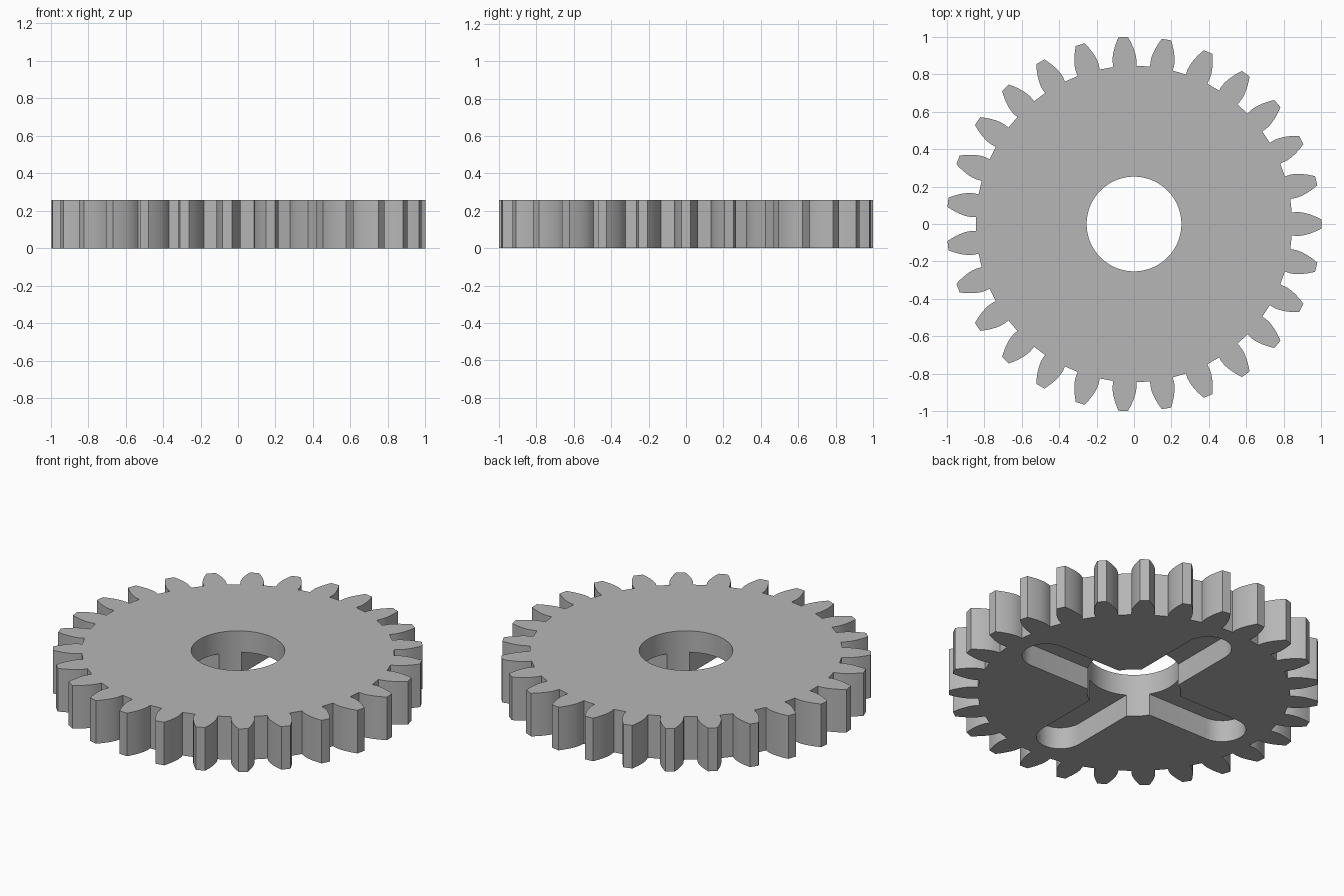
import bpy
import bmesh
from math import pi, cos, sin, tan, acos, sqrt, radians

TEETH = 27
HEIGHT = 0.257
TIP_R = 1.0
MODULE = 2 * TIP_R / (TEETH + 2)
PITCH_R = MODULE * TEETH / 2
ROOT_R = PITCH_R - 1.25 * MODULE
BASE_R = PITCH_R * cos(radians(20))
BORE_R = 0.253
SLOT_HALF = 0.13
SLOT_REACH = 0.62
SLOT_DEPTH = 0.13

cube = bpy.data.objects.get("Cube")
if cube:
    bpy.data.objects.remove(cube, do_unlink=True)

grey = bpy.data.materials.new("plain_grey")
grey.use_nodes = True
colour = (0.47, 0.47, 0.47, 1)
grey.diffuse_color = colour
grey.node_tree.nodes["Principled BSDF"].inputs["Base Color"].default_value = colour


def prism(name, outline, z0, z1):
    """Extrude a closed outline from z0 to z1."""
    bm = bmesh.new()
    face = bm.faces.new([bm.verts.new((x, y, z0)) for x, y in outline])
    ext = bmesh.ops.extrude_face_region(bm, geom=[face], use_keep_orig=True)
    top = [v for v in ext["geom"] if isinstance(v, bmesh.types.BMVert)]
    bmesh.ops.translate(bm, verts=top, vec=(0, 0, z1 - z0))
    bmesh.ops.recalc_face_normals(bm, faces=bm.faces)
    mesh = bpy.data.meshes.new(name)
    bm.to_mesh(mesh)
    bm.free()
    mesh.materials.append(grey)
    obj = bpy.data.objects.new(name, mesh)
    bpy.context.collection.objects.link(obj)
    return obj


def inv(angle):
    return tan(angle) - angle


def half_angle(r):
    """Half the angular thickness of an involute tooth at radius r."""
    flank = inv(acos(min(1, BASE_R / r)))
    return pi / (2 * TEETH) + inv(radians(20)) - flank


def polar(r, a):
    return (r * cos(a), r * sin(a))


def gear_outline():
    steps = 6
    radii = [BASE_R + (TIP_R - BASE_R) * i / steps for i in range(steps + 1)]
    flank = [(ROOT_R, half_angle(BASE_R))] + [(r, half_angle(r)) for r in radii]
    points = []
    for t in range(TEETH):
        mid = 2 * pi * t / TEETH
        points += [polar(r, mid - a) for r, a in flank]
        points += [polar(r, mid + a) for r, a in reversed(flank)]
    return points


def slot_outline(along_y):
    """Long hole with round ends, through the centre."""
    n = 16
    points = []
    for side in (0, 1):
        for i in range(n + 1):
            a = -pi / 2 + pi * side + pi * i / n
            x = SLOT_REACH * (1 - 2 * side) + SLOT_HALF * cos(a)
            points.append((x, SLOT_HALF * sin(a)))
    return [(-y, x) for x, y in points] if along_y else points


# Toothed body
gear = prism("gear", gear_outline(), 0, HEIGHT)

# Round bore and the crossed slots in the underside
circle = [polar(BORE_R, 2 * pi * (i + 0.5) / 64) for i in range(64)]
cutters = [
    prism("bore_cutter", circle, -0.1, HEIGHT + 0.1),
    prism("slot_cutter_x", slot_outline(False), -0.1, SLOT_DEPTH),
    prism("slot_cutter_y", slot_outline(True), -0.1, SLOT_DEPTH),
]
for cutter in cutters:
    cutter.hide_render = True
    mod = gear.modifiers.new(cutter.name, "BOOLEAN")
    mod.operation = "DIFFERENCE"
    mod.solver = "EXACT"
    mod.object = cutter

# Bake the cuts, then drop the cutters
bpy.context.view_layer.update()
cut = gear.evaluated_get(bpy.context.evaluated_depsgraph_get())
mesh = bpy.data.meshes.new_from_object(cut)
gear.modifiers.clear()
gear.data = mesh
for cutter in cutters:
    bpy.data.objects.remove(cutter, do_unlink=True)

# Smooth curved walls with sharp edges
bpy.ops.object.select_all(action="DESELECT")
gear.select_set(True)
bpy.context.view_layer.objects.active = gear
bpy.ops.object.shade_smooth_by_angle(angle=radians(25))
